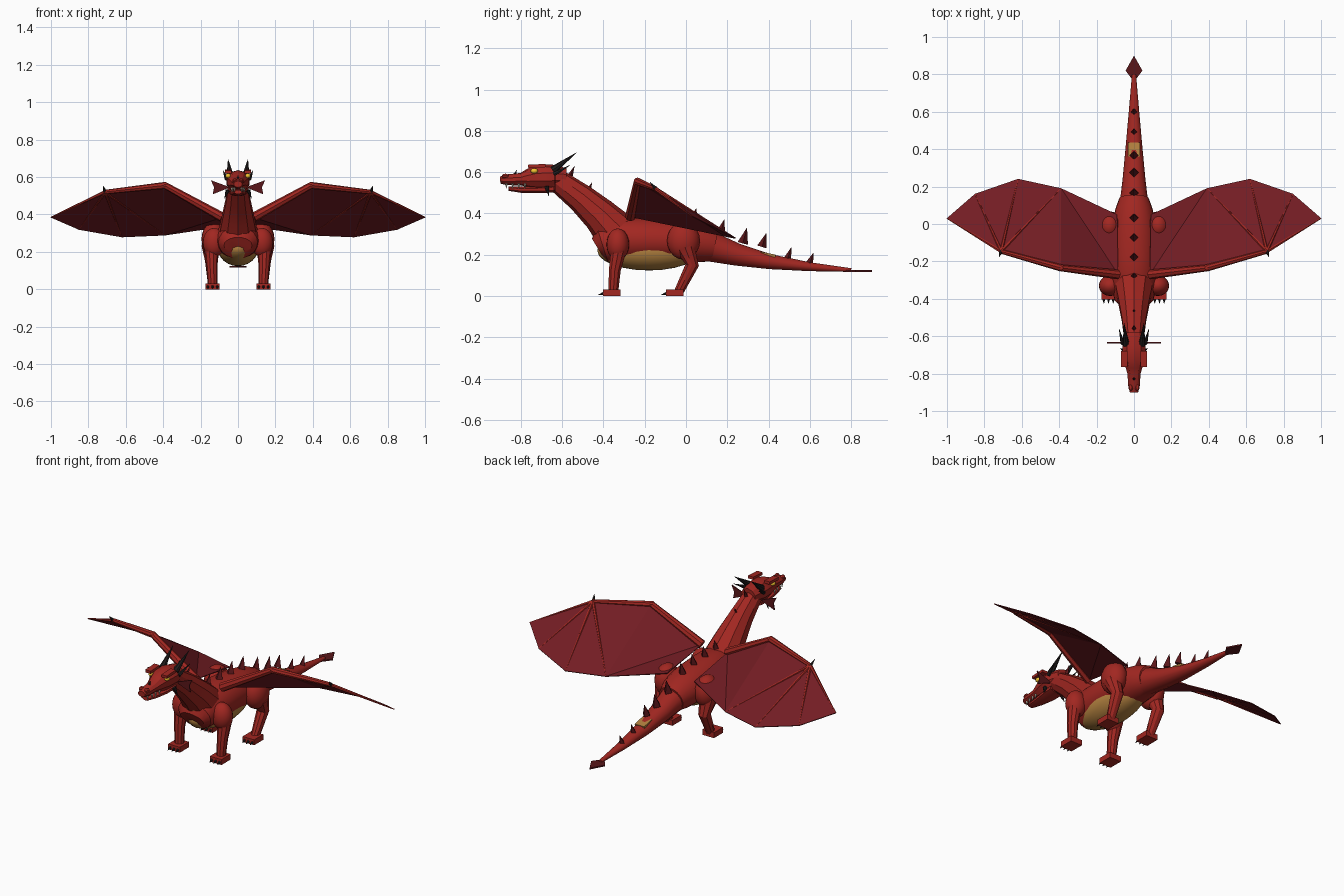
import bpy, bmesh, math
from mathutils import Vector as V

if "Cube" in bpy.data.objects:
    bpy.data.objects.remove(bpy.data.objects["Cube"])


def material(name, r, g, b):
    m = bpy.data.materials.new(name)
    m.diffuse_color = (r, g, b, 1)
    m.use_nodes = True
    m.node_tree.nodes["Principled BSDF"].inputs["Base Color"].default_value = m.diffuse_color
    return m


RED = material("red_scales", .36, .02, .015)
DARK = material("dark_red", .10, .008, .01)
SKIN = material("wing_skin", .17, .012, .017)
GOLD = material("gold", .45, .22, .05)
EYE = material("eye", .9, .55, .03)
HORN = material("horn", .015, .012, .012)
BONE = material("tooth", .8, .75, .6)


def finish(name, bm, mat, smooth=True):
    bmesh.ops.recalc_face_normals(bm, faces=bm.faces)
    me = bpy.data.meshes.new(name)
    bm.to_mesh(me)
    bm.free()
    ob = bpy.data.objects.new(name, me)
    bpy.context.collection.objects.link(ob)
    me.materials.append(mat)
    if smooth:
        bpy.ops.object.select_all(action='DESELECT')
        ob.select_set(True)
        bpy.context.view_layer.objects.active = ob
        bpy.ops.object.shade_smooth_by_angle(angle=math.radians(32))
    return ob


def tube(name, pts, mat, n=8, s=1, smooth=True, turn=0):
    """Loft elliptical rings through points (x, y, z, half_width, half_height)."""
    bm = bmesh.new()
    c = [V((p[0] * s, p[1], p[2])) for p in pts]
    rings = []
    for i, p in enumerate(pts):
        t = (c[min(i + 1, len(c) - 1)] - c[max(i - 1, 0)]).normalized()
        side = V((1, 0, 0)) - t * t.x if abs(t.x) < .8 else t.cross(V((0, 0, 1)))
        side.normalize()
        up = side.cross(t)
        rings.append([bm.verts.new(c[i] + side * p[3] * math.cos(a) + up * p[-1] * math.sin(a))
                      for a in [turn + 2 * math.pi * k / n for k in range(n)]])
    for a, b in zip(rings, rings[1:]):
        for k in range(n):
            bm.faces.new((a[k], a[(k + 1) % n], b[(k + 1) % n], b[k]))
    bm.faces.new(rings[0])
    bm.faces.new(rings[-1])
    return finish(name, bm, mat, smooth)


def spike(name, base, tip, r, mat, n=6, s=1):
    return tube(name, [(*base, r), (*tip, .0008)], mat, n, s, False)


def ball(name, loc, size, mat, s=1, seg=20, tilt=0):
    bm = bmesh.new()
    bmesh.ops.create_uvsphere(bm, u_segments=seg, v_segments=seg // 2, radius=1)
    ob = finish(name, bm, mat)
    ob.location = (loc[0] * s, loc[1], loc[2])
    ob.scale = size
    ob.rotation_euler.x = tilt
    return ob


def box(name, loc, size, mat, s=1, tilt=0):
    bm = bmesh.new()
    bmesh.ops.create_cube(bm, size=1)
    ob = finish(name, bm, mat, False)
    ob.location = (loc[0] * s, loc[1], loc[2])
    ob.scale = size
    ob.rotation_euler.x = tilt
    return ob


# Body, belly, tail
tube("body", [(0, -.43, .235, .075, .05), (0, -.405, .25, .105, .09), (0, -.32, .27, .122, .112),
              (0, -.17, .272, .123, .108), (0, -.02, .267, .118, .102), (0, .08, .255, .10, .092),
              (0, .14, .242, .078, .075)], RED, 20)
ball("belly", (0, -.18, .22), (.108, .25, .096), GOLD, seg=24)
tube("tail", [(0, .08, .245, .088, .082), (0, .13, .236, .074, .073), (0, .25, .20, .06, .055),
              (0, .41, .166, .045, .037), (0, .6, .142, .028, .022), (0, .8, .126, .011, .009)], RED, 14)
box("tail_band", (0, .395, .194), (.062, .075, .028), GOLD, tilt=-.2)

# Tail spade
bm = bmesh.new()
bm.faces.new([bm.verts.new((x, y, .125)) for x, y in ((0, .76), (.045, .82), (0, .9), (-.045, .82))])
finish("tail_spade", bm, DARK, False).modifiers.new("thick", 'SOLIDIFY').thickness = .008

# Neck with throat plates
tube("neck", [(0, -.34, .31, .105, .105), (0, -.42, .395, .086, .085), (0, -.51, .475, .068, .07),
              (0, -.63, .565, .052, .055)], RED, 10, turn=math.pi / 10)
for y, z, w in ((-.435, .28, .05), (-.495, .37, .043), (-.575, .455, .036)):
    ball("throat_plate", (0, y + .013, z + .01), (w, .022, .034), GOLD, seg=14, tilt=.75)

# Back spines along neck, body and tail
for y, z, h, r in ((-.56, .595, .035, .012), (-.475, .515, .035, .013), (-.385, .425, .035, .013),
                   (-.285, .37, .065, .028), (-.18, .372, .07, .028), (-.075, .365, .07, .028),
                   (.03, .355, .07, .028), (.165, .305, .065, .026), (.275, .265, .065, .026),
                   (.368, .248, .055, .024), (.49, .185, .05, .02), (.598, .168, .042, .018)):
    spike("back_spine", (0, y, z - .01), (0, y + .02, z + h), r, DARK, 4)

# Head: skull and muzzle, jaw
tube("head", [(0, -.58, .575, .048, .045), (0, -.65, .577, .066, .06), (0, -.72, .576, .062, .06),
              (0, -.765, .57, .047, .046), (0, -.80, .566, .037, .03), (0, -.87, .563, .032, .026),
              (0, -.9, .562, .023, .017)], RED, 10, turn=math.pi / 10)
tube("jaw", [(0, -.64, .52, .05, .02), (0, -.72, .515, .046, .018), (0, -.80, .515, .032, .016),
             (0, -.86, .52, .022, .011)], RED, 8, turn=math.pi / 8)
spike("snout_horn", (0, -.83, .585), (0, -.82, .61), .009, HORN)

for s in (1, -1):
    # Face details
    ball("nostril", (.018, -.875, .58), (.013, .018, .013), RED, s, 10)
    ball("eye", (.052, -.735, .606), (.015, .018, .013), EYE, s, 12)
    box("brow", (.053, -.722, .63), (.035, .085, .016), RED, s, .05)
    spike("horn", (.042, -.645, .61), (.053, -.53, .695), .019, HORN, 8, s)
    spike("side_horn", (.06, -.64, .59), (.08, -.56, .635), .012, HORN, 6, s)
    spike("cheek_spike", (.055, -.675, .53), (.072, -.665, .485), .012, HORN, 6, s)
    for y, w in ((-.87, .018), (-.84, .027), (-.81, .029), (-.78, .033)):
        spike("tooth", (w, y, .544), (w, y, .52), .006, BONE, 5, s)
    bm = bmesh.new()
    bm.faces.new([bm.verts.new((x * s, -.638, z)) for x, z in
                  ((.055, .55), (.145, .583), (.128, .545), (.135, .508), (.055, .54))])
    finish("ear_frill", bm, DARK, False).modifiers.new("thick", 'SOLIDIFY').thickness = .006

    # Front leg
    ball("shoulder", (.128, -.33, .25), (.06, .055, .078), RED, s)
    tube("front_leg", [(.142, -.325, .23, .04), (.14, -.345, .125, .03), (.136, -.352, .02, .025)], RED, 10, s)
    # Hind leg
    ball("thigh", (.13, -.012, .268), (.065, .08, .092), RED, s)
    tube("hind_leg", [(.145, -.005, .235, .05), (.142, .03, .15, .034), (.136, -.035, .02, .024)], RED, 10, s)
    # Feet and claws
    for part, y in (("front", -.36), ("hind", -.055)):
        box(part + "_foot", (.136, y, .016), (.076, .085, .032), RED, s)
        for dx in (-.025, 0, .025):
            spike(part + "_claw", (.136 + dx, y - .035, .014), (.136 + dx, y - .065, .006), .01, HORN, 6, s)

    # Wing
    root, elbow, wrist = V((.085, -.27, .385)), V((.39, -.235, .555)), V((.71, -.147, .52))
    edge = [V(p) for p in ((1, .03, .385), (.85, .16, .32), (.62, .24, .28), (.39, .19, .29))]
    inner = V((.09, .05, .335))
    tube("wing_upper_arm", [(*root, .026), (*elbow, .018)], RED, 8, s)
    tube("wing_forearm", [(*elbow, .019), (*wrist, .012)], RED, 8, s)
    ball("wing_elbow", elbow, (.019, .019, .019), RED, s, 10)
    for tip in edge:
        tube("wing_finger", [(*wrist, .01), (*tip, .003)], RED, 6, s)
    spike("wing_claw", wrist, (.72, -.175, .552), .011, HORN, 6, s)
    bm = bmesh.new()
    r, e, w, i, *t = [bm.verts.new((p.x * s, p.y, p.z)) for p in (root, elbow, wrist, inner, *edge)]
    for f in ((w, t[0], t[1]), (w, t[1], t[2]), (w, t[2], t[3]), (e, w, t[3]), (r, e, t[3]), (r, t[3], i)):
        bm.faces.new(f)
    mod = finish("wing_membrane", bm, SKIN, False).modifiers.new("thick", 'SOLIDIFY')
    mod.thickness, mod.offset = .005, 0
